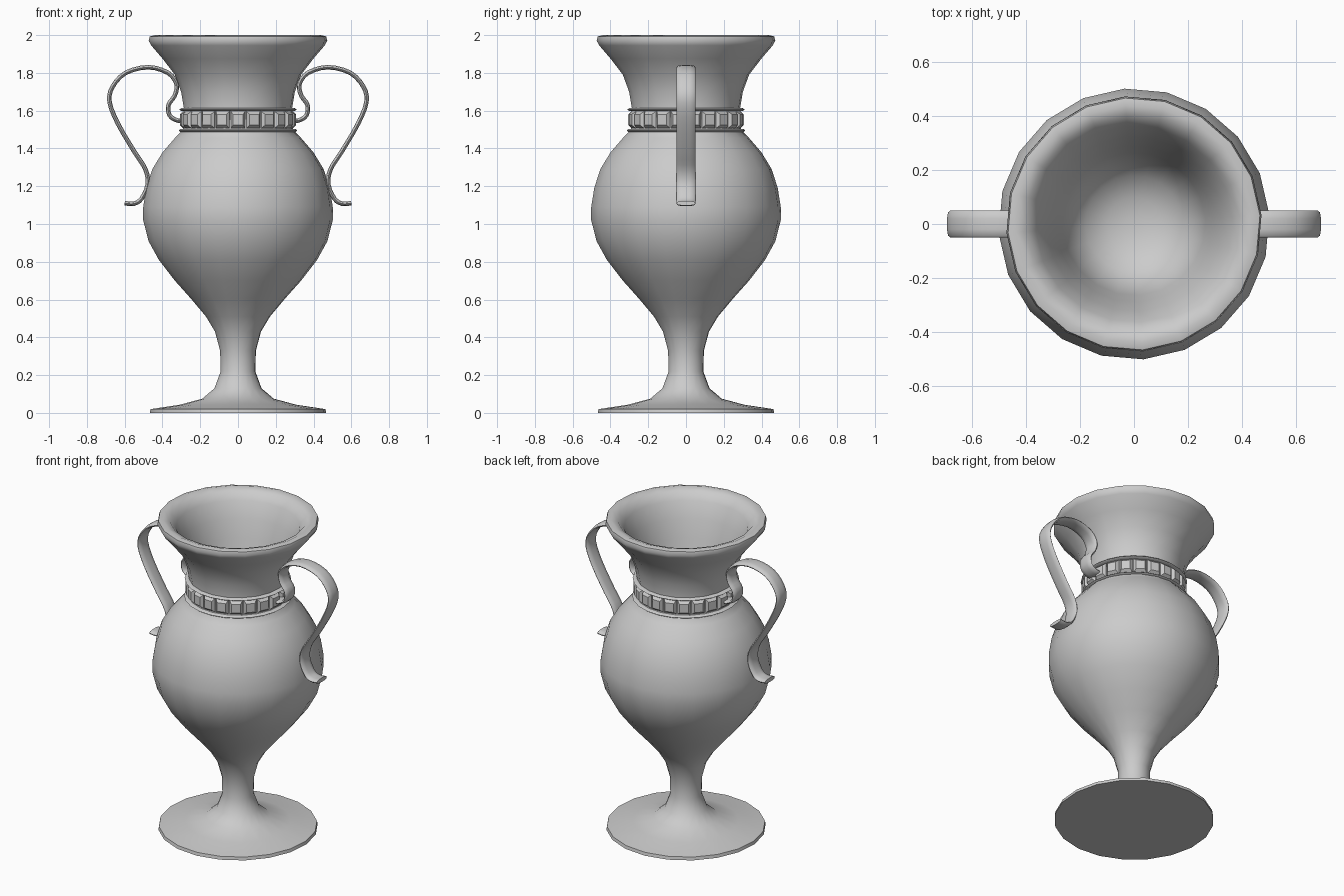
import bpy, math
from mathutils import Vector

if "Cube" in bpy.data.objects:
    bpy.data.objects.remove(bpy.data.objects["Cube"])

def finish(name, verts, faces, angle=50):
    me = bpy.data.meshes.new(name)
    me.from_pydata(verts, [], faces)
    ob = bpy.data.objects.new(name, me)
    bpy.context.collection.objects.link(ob)
    bpy.ops.object.select_all(action='DESELECT')
    ob.select_set(True)
    bpy.context.view_layer.objects.active = ob
    bpy.ops.object.mode_set(mode='EDIT')
    bpy.ops.mesh.select_all(action='SELECT')
    bpy.ops.mesh.normals_make_consistent(inside=False)
    bpy.ops.object.mode_set(mode='OBJECT')
    if angle:
        bpy.ops.object.shade_smooth_by_angle(angle=math.radians(angle))
    return ob

def lathe(name, prof, n=20, offset=4, closed=False):
    """Revolve (radius, z) points; an open profile is capped at both ends."""
    verts, faces = [], []
    for r, z in prof:
        for i in range(n):
            a = math.radians(offset) + 2 * math.pi * i / n
            verts.append((r * math.cos(a), r * math.sin(a), z))
    m = len(prof)
    for j in range(m if closed else m - 1):
        k = (j + 1) % m
        for i in range(n):
            h = (i + 1) % n
            faces.append((j*n + i, j*n + h, k*n + h, k*n + i))
    if not closed:
        faces.append(tuple(range(n))[::-1])
        faces.append(tuple(range((m - 1)*n, m*n)))
    return finish(name, verts, faces)

def spline(pts, steps=4):
    """Catmull-Rom curve through the points."""
    p = [Vector(q) for q in pts]
    p = [2*p[0] - p[1]] + p + [2*p[-1] - p[-2]]
    out = []
    for a, b, c, d in zip(p, p[1:], p[2:], p[3:]):
        for s in range(steps):
            t = s / steps
            out.append(0.5 * (2*b + (c - a)*t + (2*a - 5*b + 4*c - d)*t*t
                              + (3*b - a - 3*c + d)*t**3))
    return out + [p[-2]]

# Vase body: foot, stem, belly, neck, rolled lip and bowl inside
lathe("vase_body", [
    (0.468, 0), (0.464, 0.02), (0.31, 0.043), (0.19, 0.075), (0.125, 0.13),
    (0.092, 0.22), (0.095, 0.33), (0.122, 0.43), (0.17, 0.51), (0.25, 0.605),
    (0.335, 0.70), (0.42, 0.81), (0.475, 0.91), (0.503, 1.02), (0.503, 1.09),
    (0.487, 1.19), (0.455, 1.29), (0.40, 1.38), (0.335, 1.455), (0.292, 1.50),
    (0.285, 1.60), (0.302, 1.70), (0.335, 1.79), (0.40, 1.875), (0.46, 1.945),
    (0.474, 1.97), (0.468, 1.993), (0.44, 2.0), (0.40, 1.985), (0.365, 1.94),
    (0.325, 1.84), (0.29, 1.73), (0.265, 1.62), (0.235, 1.53), (0.18, 1.46),
    (0.10, 1.42), (0.03, 1.41)])

# Thin rings above and below the collar
for name, z, r in (("collar_top_ring", 1.606, 0.312), ("collar_bottom_ring", 1.495, 0.316)):
    lathe(name, [(0.275, z - 0.007), (r - 0.01, z - 0.007), (r, z),
                 (r - 0.01, z + 0.007), (0.275, z + 0.007)], n=24, closed=True)

# Row of chamfered blocks around the collar
N = 22
verts, faces = [], []
for i in range(N):
    b = len(verts)
    a0 = 2 * math.pi * (i + 0.5) / N
    for r, w, h in ((0.27, 0.132, 0.045), (0.29, 0.132, 0.045), (0.308, 0.085, 0.028)):
        for s, t in ((-1, -1), (1, -1), (1, 1), (-1, 1)):
            a = a0 + s * w
            verts.append((r * math.cos(a), r * math.sin(a), 1.552 + t * h))
    for j in (0, 4):
        for k in range(4):
            m = (k + 1) % 4
            faces.append((b+j+k, b+j+m, b+j+4+m, b+j+4+k))
    faces += [(b+3, b+2, b+1, b), (b+8, b+9, b+10, b+11)]
finish("collar_blocks", verts, faces, angle=0)

# S-curved strap handles, swept with a rounded flat section and mirrored
path = spline([
    (0.28, 1.55), (0.32, 1.548), (0.362, 1.575), (0.368, 1.63), (0.335, 1.68),
    (0.325, 1.74), (0.37, 1.80), (0.475, 1.83), (0.595, 1.80), (0.665, 1.725),
    (0.68, 1.645), (0.635, 1.53), (0.55, 1.385), (0.49, 1.29), (0.478, 1.21),
    (0.51, 1.135), (0.55, 1.108), (0.60, 1.11)], 3)
section = [(-0.05, 0), (-0.043, 0.008), (-0.02, 0.012), (0.02, 0.012), (0.043, 0.008),
           (0.05, 0), (0.043, -0.008), (0.02, -0.012), (-0.02, -0.012), (-0.043, -0.008)]
S = len(section)
verts, faces = [], []
for i, p in enumerate(path):
    t = (path[min(i + 1, len(path) - 1)] - path[max(i - 1, 0)]).normalized()
    for y, d in section:
        verts.append((p.x - t.y * d, y, p.y + t.x * d))
for i in range(len(path) - 1):
    for k in range(S):
        m = (k + 1) % S
        faces.append((i*S + k, i*S + m, (i+1)*S + m, (i+1)*S + k))
faces += [tuple(range(S))[::-1], tuple(range((len(path) - 1)*S, len(path)*S))]
handle = finish("handles", verts, faces)
handle.modifiers.new("mirror", 'MIRROR').use_axis[0] = True
